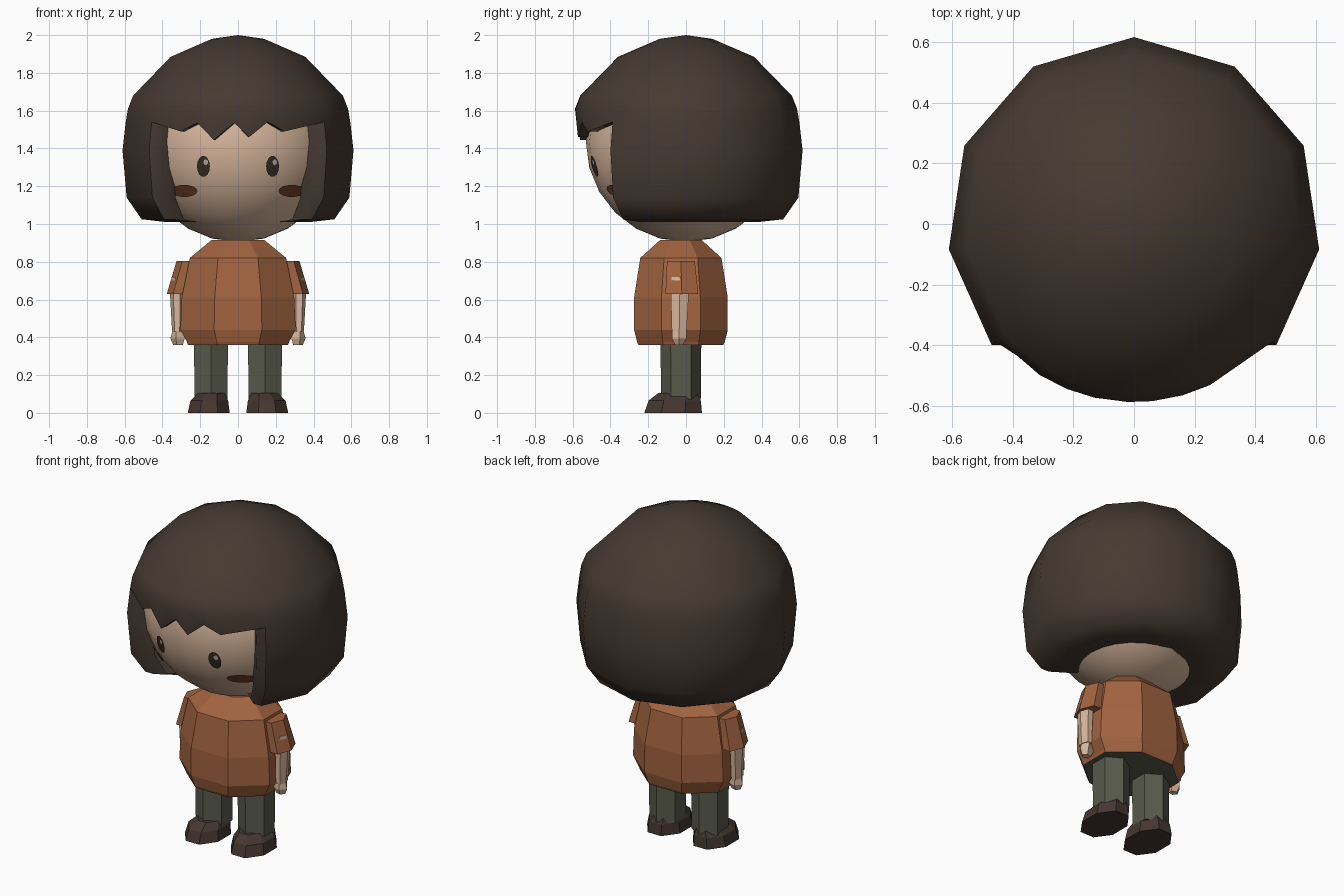
import bpy, bmesh
from math import sin, cos, pi, sqrt, asin, radians

if "Cube" in bpy.data.objects:
    bpy.data.objects.remove(bpy.data.objects["Cube"])


def material(name, r, g, b):
    m = bpy.data.materials.new(name)
    m.use_nodes = True
    m.diffuse_color = (r, g, b, 1)
    bsdf = next(n for n in m.node_tree.nodes if n.type == "BSDF_PRINCIPLED")
    bsdf.inputs["Base Color"].default_value = (r, g, b, 1)
    bsdf.inputs["Roughness"].default_value = 0.9
    return m


SKIN = material("skin", 0.70, 0.48, 0.34)
HAIR = material("dark brown hair", 0.062, 0.042, 0.031)
SHIRT = material("rust shirt", 0.36, 0.125, 0.05)
PANTS = material("grey green trousers", 0.098, 0.102, 0.07)
SHOE = material("dark brown shoe", 0.06, 0.037, 0.029)
EYE = material("eye brown", 0.04, 0.026, 0.017)
CHEEK = material("cheek brown", 0.16, 0.05, 0.018)
GLINT = material("eye glint", 0.5, 0.44, 0.38)


def finish(name, bm, *mats, smooth=None, fix=True):
    if fix:
        bmesh.ops.recalc_face_normals(bm, faces=bm.faces)
    me = bpy.data.meshes.new(name)
    bm.to_mesh(me)
    bm.free()
    for m in mats:
        me.materials.append(m)
    ob = bpy.data.objects.new(name, me)
    bpy.context.collection.objects.link(ob)
    if smooth:
        bpy.ops.object.select_all(action="DESELECT")
        ob.select_set(True)
        bpy.context.view_layer.objects.active = ob
        bpy.ops.object.shade_smooth_by_angle(angle=radians(smooth))
    return ob


def stack(name, rings, sides, start, *mats, side=1):
    """Capped tube through rings of (x, y, z, x radius, y radius)."""
    bm = bmesh.new()
    loops = []
    for x, y, z, rx, ry in rings:
        angles = [start + 2 * pi * i / sides for i in range(sides)]
        loops.append([bm.verts.new((side * (x + rx * cos(a)), y + ry * sin(a), z)) for a in angles])
    for a, b in zip(loops, loops[1:]):
        for i in range(sides):
            j = (i + 1) % sides
            bm.faces.new((a[i], a[j], b[j], b[i]))
    bm.faces.new(loops[0])
    bm.faces.new(loops[-1])
    bmesh.ops.recalc_face_normals(bm, faces=bm.faces)
    if len(mats) > 1:  # second colour on the underside
        for f in bm.faces:
            f.material_index = int(f.normal.z < -0.9)
    return finish(name, bm, *mats)


# Head
HEAD_Z, HEAD_R = 1.435, 0.53
bm = bmesh.new()
bmesh.ops.create_uvsphere(bm, u_segments=24, v_segments=12, radius=HEAD_R)
bmesh.ops.translate(bm, verts=bm.verts, vec=(0, 0, HEAD_Z))
finish("head", bm, SKIN, smooth=60)


# Face details, thin plates that follow the head
def face_patch(name, x, z, rx, rz, lift, mat):
    bm = bmesh.new()

    def point(u, w):
        px, pz = x + u, z + w
        r = HEAD_R + lift
        return bm.verts.new((px, -sqrt(r * r - px * px - (pz - HEAD_Z) ** 2), pz))

    mid = point(0, 0)
    rim = [point(rx * cos(2 * pi * i / 14), rz * sin(2 * pi * i / 14)) for i in range(14)]
    for i in range(14):
        bm.faces.new((mid, rim[i], rim[(i + 1) % 14]))
    finish(name, bm, mat, fix=False)


for s, label in ((1, "left"), (-1, "right")):
    face_patch(label + "_eye", s * 0.183, 1.305, 0.034, 0.056, 0.006, EYE)
    face_patch(label + "_eye_glint", s * 0.183 + 0.012, 1.327, 0.012, 0.015, 0.01, GLINT)
    face_patch(label + "_cheek", s * 0.285, 1.175, 0.071, 0.032, 0.005, CHEEK)

# Hair: eleven-sided cap at back and sides, jagged fringe in front
profile = [(0.14, 1.98), (0.36, 1.885), (0.56, 1.68), (0.588, 1.61), (0.6, 1.54),
           (0.617, 1.39), (0.595, 1.14), (0.515, 1.025), (0.38, 1.01)]
FRINGE_ROWS = 5
fringe = [(-0.31, 1.49), (-0.22, 1.535), (-0.13, 1.445), (-0.02, 1.535),
          (0.06, 1.46), (0.16, 1.54), (0.25, 1.49)]
columns = [(-pi / 2 + asin(x / 0.585), tip) for x, tip in fringe]
columns += [(radians(90 + 32.6 * k), None) for k in range(-4, 5)]
bm = bmesh.new()
crown = bm.verts.new((0, 0, 2.0))
grid, fringe_tips = [], set()
for angle, tip in columns:
    rows = profile[:FRINGE_ROWS - 1] + [(0.575, tip)] if tip else profile
    col = [bm.verts.new((r * cos(angle), r * sin(angle), z)) for r, z in rows]
    grid.append(col)
    if tip:
        fringe_tips.add(col[-1])
for i, a in enumerate(grid):
    b = grid[(i + 1) % len(grid)]
    bm.faces.new((crown, a[0], b[0]))
    for j in range(min(len(a), len(b)) - 1):
        bm.faces.new((a[j], a[j + 1], b[j + 1], b[j]))

# Hair thickness: turn the open rim inward, then tuck it into the head
tip_places = {tuple(v.co) for v in fringe_tips}
rim = [e for e in bm.edges if e.is_boundary]
for step in range(2):
    out = bmesh.ops.extrude_edge_only(bm, edges=rim)["geom"]
    for v in (g for g in out if isinstance(g, bmesh.types.BMVert)):
        if step:
            v.co.x *= 0.85
            v.co.y *= 0.85
        elif tuple(v.co) in tip_places:
            v.co.x *= 0.95
            v.co.y *= 0.92
        else:
            v.co.x *= 0.86
    rim = [g for g in out if isinstance(g, bmesh.types.BMEdge)]
    rim = [e for e in rim if e.is_boundary]
finish("hair", bm, HAIR, smooth=50)

# Shirt: octagon with flat front, trousers colour underneath
flat = 1 / cos(pi / 8)
shirt = [(0.915, 0.14, 0.11), (0.82, 0.255, 0.215), (0.61, 0.298, 0.248),
         (0.44, 0.305, 0.248), (0.375, 0.27, 0.232), (0.36, 0.265, 0.225)]
stack("shirt", [(0, -0.027, z, rx * flat, ry * flat) for z, rx, ry in shirt],
      8, pi / 8, SHIRT, PANTS)

# Limbs, mirrored
for s, label in ((1, "left"), (-1, "right")):
    stack(label + "_sleeve", [(0.265, -0.027, 0.805, 0.06, 0.085), (0.31, -0.022, 0.63, 0.067, 0.1)],
          6, pi / 6 * 0, SHIRT, side=s)
    stack(label + "_arm", [(0.315, -0.033, 0.72, 0.035, 0.05), (0.325, -0.033, 0.63, 0.035, 0.055),
                           (0.322, -0.036, 0.43, 0.027, 0.045)], 6, 0, SKIN, side=s)
    stack(label + "_hand", [(0.32, -0.036, 0.44, 0.025, 0.04), (0.316, -0.036, 0.395, 0.042, 0.04),
                            (0.315, -0.036, 0.36, 0.028, 0.022)], 5, 0, SKIN, side=s)
    stack(label + "_leg", [(0.143, -0.027, 0.37, 0.104, 0.108), (0.143, -0.027, 0.07, 0.1, 0.105)],
          6, pi / 2, PANTS, side=s)
    stack(label + "_shoe", [(0.155, -0.068, 0, 0.12, 0.165), (0.152, -0.06, 0.065, 0.108, 0.15),
                            (0.14, -0.045, 0.105, 0.075, 0.11)], 8, pi / 8, SHOE, side=s)
